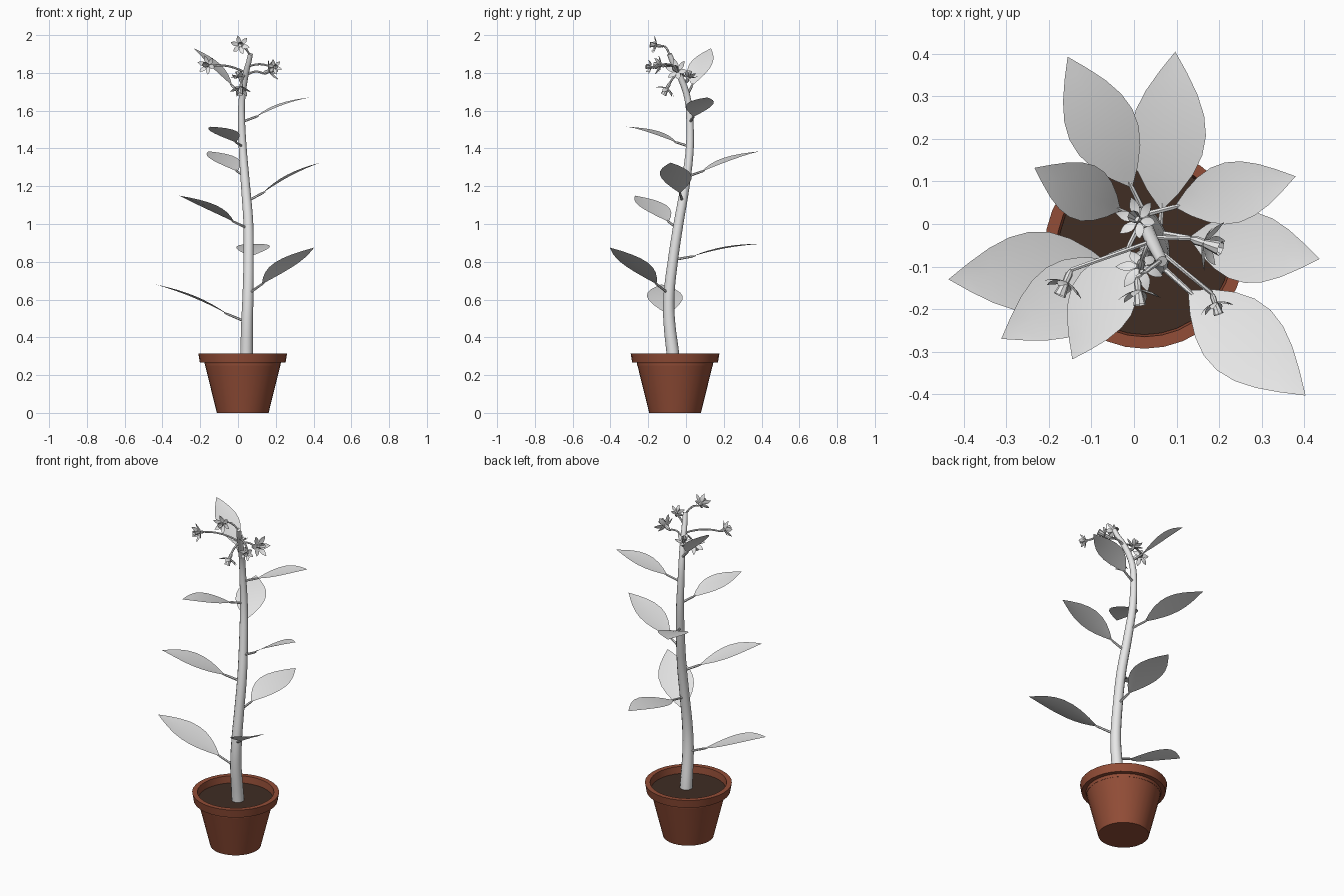
import bpy, bmesh, math
from mathutils import Vector as V

if "Cube" in bpy.data.objects:
    bpy.data.objects.remove(bpy.data.objects["Cube"])


def material(name, rgb):
    m = bpy.data.materials.new(name)
    m.diffuse_color = (*rgb, 1)
    m.use_nodes = True
    m.node_tree.nodes["Principled BSDF"].inputs["Base Color"].default_value = m.diffuse_color
    return m


PALE = material("pale plant", (0.8, 0.8, 0.8))
CLAY = material("terracotta", (0.29, 0.075, 0.038))
SOIL = material("dark soil", (0.05, 0.026, 0.017))


def finish(name, bm, mat, smooth=None):
    bmesh.ops.recalc_face_normals(bm, faces=bm.faces)
    me = bpy.data.meshes.new(name)
    bm.to_mesh(me)
    bm.free()
    me.materials.append(mat)
    ob = bpy.data.objects.new(name, me)
    bpy.context.collection.objects.link(ob)
    if smooth:
        bpy.ops.object.select_all(action='DESELECT')
        ob.select_set(True)
        bpy.context.view_layer.objects.active = ob
        bpy.ops.object.shade_smooth_by_angle(angle=math.radians(smooth))
    return ob


def lathe(name, profile, centre, mat, n=32):
    bm = bmesh.new()
    rings = [[bm.verts.new((centre[0] + r * math.cos(2 * math.pi * i / n),
                            centre[1] + r * math.sin(2 * math.pi * i / n), z)) for i in range(n)]
             for r, z in profile]
    for a, b in zip(rings, rings[1:]):
        for i in range(n):
            bm.faces.new((a[i], a[(i + 1) % n], b[(i + 1) % n], b[i]))
    bm.faces.new(rings[0])
    bm.faces.new(rings[-1])
    return finish(name, bm, mat, 30)


def tube(bm, pts, radii, n=8, cap=True):
    rings = []
    for k, p in enumerate(pts):
        d = (pts[min(k + 1, len(pts) - 1)] - pts[max(k - 1, 0)]).normalized()
        ref = V((1, 0, 0)) if abs(d.x) < 0.8 else V((0, 1, 0))
        u = d.cross(ref).normalized()
        w = d.cross(u)
        rings.append([bm.verts.new(p + radii[k] * (u * math.cos(2 * math.pi * i / n)
                                                   + w * math.sin(2 * math.pi * i / n))) for i in range(n)])
    for a, b in zip(rings, rings[1:]):
        for i in range(n):
            bm.faces.new((a[i], a[(i + 1) % n], b[(i + 1) % n], b[i]))
    if cap:
        bm.faces.new(rings[0])
        bm.faces.new(rings[-1])


def blade(bm, base, tip, width, up, arch, fold, seg=8):
    """Pointed oval blade with a slight fold along its midrib."""
    d = tip - base
    side = d.cross(up).normalized()
    n = side.cross(d).normalized()
    rows = []
    for k in range(seg + 1):
        t = k / seg
        mid = base + d * t + n * arch * 4 * t * (1 - t)
        h = width / 2 * math.sin(math.pi * t ** 0.95)
        if k in (0, seg):
            v = bm.verts.new(mid)
            rows.append((v, v, v))
        else:
            rows.append((bm.verts.new(mid - side * h + n * h * fold), bm.verts.new(mid),
                         bm.verts.new(mid + side * h + n * h * fold)))
    for a, b in zip(rows, rows[1:]):
        for j in (0, 1):
            bm.faces.new(list(dict.fromkeys((a[j], a[j + 1], b[j + 1], b[j]))))


# Pot and soil
POT = (0.025, -0.058)
lathe("pot", [(0.137, 0), (0.203, 0.267), (0.227, 0.267), (0.235, 0.315),
              (0.207, 0.315), (0.2, 0.25)], POT, CLAY)
lathe("soil", [(0.2, 0.262), (0.202, 0.275)], POT, SOIL)

# Stem: centre line (x, y, z) and radius
KEYS = [(0.045, -0.065, 0.26, 0.034), (0.048, -0.088, 0.48, 0.031), (0.053, -0.09, 0.62, 0.029),
        (0.056, -0.07, 0.8, 0.027), (0.055, -0.04, 1.0, 0.026), (0.04, -0.005, 1.2, 0.024),
        (0.025, 0.02, 1.4, 0.021), (0.018, 0.018, 1.6, 0.018), (0.025, 0.0, 1.7, 0.017),
        (0.042, -0.04, 1.8, 0.016), (0.066, -0.088, 1.9, 0.013)]


def stem_at(z):
    k = max(i for i in range(len(KEYS) - 1) if KEYS[i][2] <= z)
    q = [V(KEYS[max(0, min(len(KEYS) - 1, k + o))]) for o in (-1, 0, 1, 2)]
    t = (z - q[1].z) / (q[2].z - q[1].z)
    c = 0.5 * (2 * q[1] + (q[2] - q[0]) * t + (2 * q[0] - 5 * q[1] + 4 * q[2] - q[3]) * t * t
               + (3 * q[1] - q[0] - 3 * q[2] + q[3]) * t ** 3)
    return V((c.x, c.y, z)), c.w


path = [stem_at(0.26 + 1.64 * i / 40) for i in range(41)]
bm = bmesh.new()
tube(bm, [p for p, r in path], [r for p, r in path], 12)
finish("stem", bm, PALE, 40)

# Leaves: height on stem, tip, width
LEAVES = [(0.48, (-0.436, -0.13, 0.68), 0.19), (0.63, (0.403, -0.403, 0.875), 0.19),
          (0.81, (0.097, 0.405, 0.895), 0.178), (0.975, (-0.312, -0.27, 1.15), 0.175),
          (1.12, (0.436, -0.082, 1.325), 0.168), (1.25, (-0.156, 0.393, 1.385), 0.165),
          (1.41, (-0.145, -0.318, 1.515), 0.155), (1.54, (0.38, 0.112, 1.67), 0.145),
          (1.68, (-0.234, 0.132, 1.93), 0.135)]
for i, (z, tip, width) in enumerate(LEAVES):
    start, tip = stem_at(z)[0], V(tip)
    base = start.lerp(tip, 0.21)
    bm = bmesh.new()
    tube(bm, [start, base, start.lerp(tip, 0.25)], [0.007, 0.006, 0.003], 6)
    blade(bm, base, tip, width, V((0, 0, 1)), 0.012, 0.08)
    finish(f"leaf_{i + 1}", bm, PALE, 30)

# Flowers: height on stem, centre, facing direction, size
FLOWERS = [(1.89, (0.01, -0.155, 1.945), (0.1, -1, 0.15), 1.0),
           (1.80, (-0.16, -0.135, 1.84), (-0.4, -0.9, 0.1), 1.0),
           (1.78, (0.165, -0.045, 1.81), (0.75, -0.25, 0.3), 1.2),
           (1.83, (0.19, -0.185, 1.83), (0.3, -0.9, 0.1), 0.8),
           (1.74, (0.01, 0.01, 1.775), (-0.3, 0.2, 0.9), 1.0),
           (1.78, (0.015, -0.1, 1.72), (-0.1, -0.45, -0.8), 1.1)]
for i, (z, c, axis, s) in enumerate(FLOWERS):
    start, c, a = stem_at(z)[0], V(c), V(axis).normalized()
    back = c - a * 0.03 * s
    u = a.orthogonal().normalized()
    w = a.cross(u)
    bm = bmesh.new()
    # arching stalk
    ctrl = (start + back) / 2 + V((0, 0, 0.035))
    ts = [k / 6 for k in range(7)]
    tube(bm, [start * (1 - t) ** 2 + ctrl * 2 * t * (1 - t) + back * t * t for t in ts], [0.0055] * 7, 6)
    # swollen back, six petals and a hollow trumpet
    tube(bm, [back, back + a * 0.012 * s, c], [0.004 * s, 0.009 * s, 0.008 * s], 8)
    tube(bm, [c, c + a * 0.02 * s, c + a * 0.036 * s], [0.008 * s, 0.012 * s, 0.015 * s], 8, False)
    for k in range(6):
        r = u * math.cos(k * math.pi / 3) + w * math.sin(k * math.pi / 3)
        blade(bm, c + r * 0.004, c + s * (r * 0.052 + a * 0.022), 0.024 * s, a, -0.004, 0.15, 6)
    finish(f"flower_{i + 1}", bm, PALE, 30)
